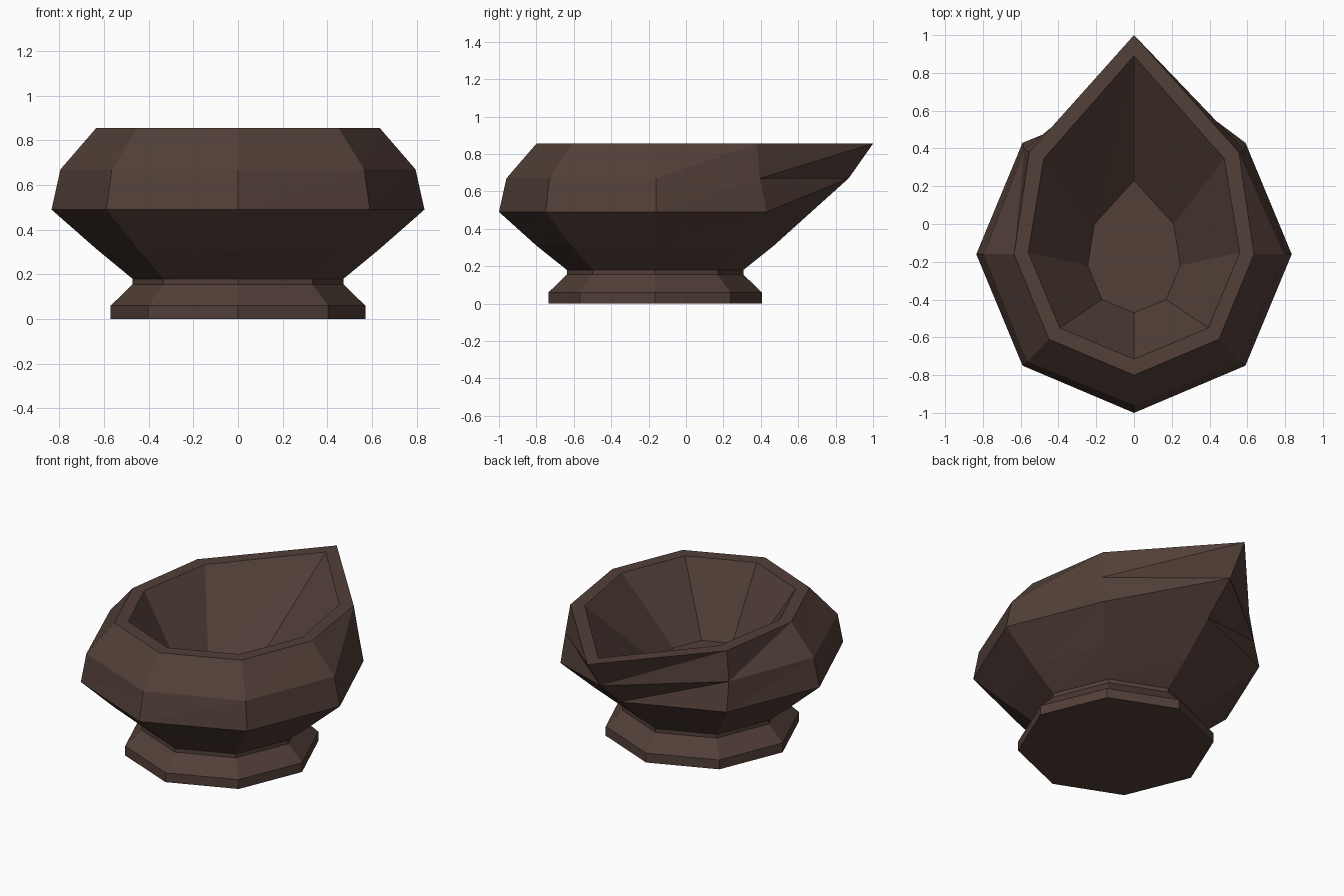
import bpy, bmesh, math

if "Cube" in bpy.data.objects:
    bpy.data.objects.remove(bpy.data.objects["Cube"])

mat = bpy.data.materials.new("dark_brown")
mat.diffuse_color = (0.085, 0.05, 0.04, 1)
mat.use_nodes = True
mat.node_tree.nodes["Principled BSDF"].inputs["Base Color"].default_value = mat.diffuse_color
CY = -0.165  # centre of the foot


def octagon(r, z):
    d = r * math.sqrt(0.5)
    return ring(z, CY - r, (d, CY - d), (r, CY), (d, CY + d), CY + r)


def ring(z, front, p1, p2, p3, back):
    """Mirrored eight-sided ring, counter-clockwise from the front point."""
    half = [p1, p2, p3]
    pts = [(0, front)] + half + [(0, back)] + [(-x, y) for x, y in reversed(half)]
    return [(x, y, z) for x, y in pts]


def loft(name, rings, cap_first=False, cap_last=False):
    bm = bmesh.new()
    vs = [[bm.verts.new(p) for p in r] for r in rings]
    for a, b in zip(vs, vs[1:]):
        for i in range(8):
            j = (i + 1) % 8
            bm.faces.new((a[i], a[j], b[j]))
            bm.faces.new((a[i], b[j], b[i]))
    if cap_first:
        bm.faces.new(vs[0][::-1])
    if cap_last:
        bm.faces.new(vs[-1])
    # merge the triangles of flat quads, keep bent spout faces split
    bmesh.ops.dissolve_limit(bm, angle_limit=math.radians(0.5),
                             verts=[], edges=bm.edges[:])
    me = bpy.data.meshes.new(name)
    bm.to_mesh(me)
    bm.free()
    me.materials.append(mat)
    ob = bpy.data.objects.new(name, me)
    bpy.context.collection.objects.link(ob)
    return ob


# Octagonal foot with narrow neck
loft("foot", [octagon(0.57, 0), octagon(0.57, 0.06),
              octagon(0.472, 0.155), octagon(0.472, 0.18)], cap_first=True)

# Bowl: outer wall, pointed rim, inner wall and floor
loft("spouted_bowl", [
    octagon(0.472, 0.18),
    ring(0.31, -0.80, (0.445, -0.61), (0.63, -0.165), (0.45, 0.28), 0.47),
    ring(0.49, -1.00, (0.59, -0.75), (0.835, -0.16), (0.59, 0.43), 0.67),
    ring(0.67, -0.96, (0.565, -0.73), (0.795, -0.16), (0.58, 0.395), 0.87),
    ring(0.855, -0.80, (0.45, -0.61), (0.635, -0.16), (0.555, 0.38), 1.00),
    ring(0.855, -0.715, (0.393, -0.55), (0.56, -0.15), (0.478, 0.345), 0.89),
    ring(0.43, -0.47, (0.17, -0.40), (0.245, -0.22), (0.21, 0.0), 0.23),
], cap_last=True)
